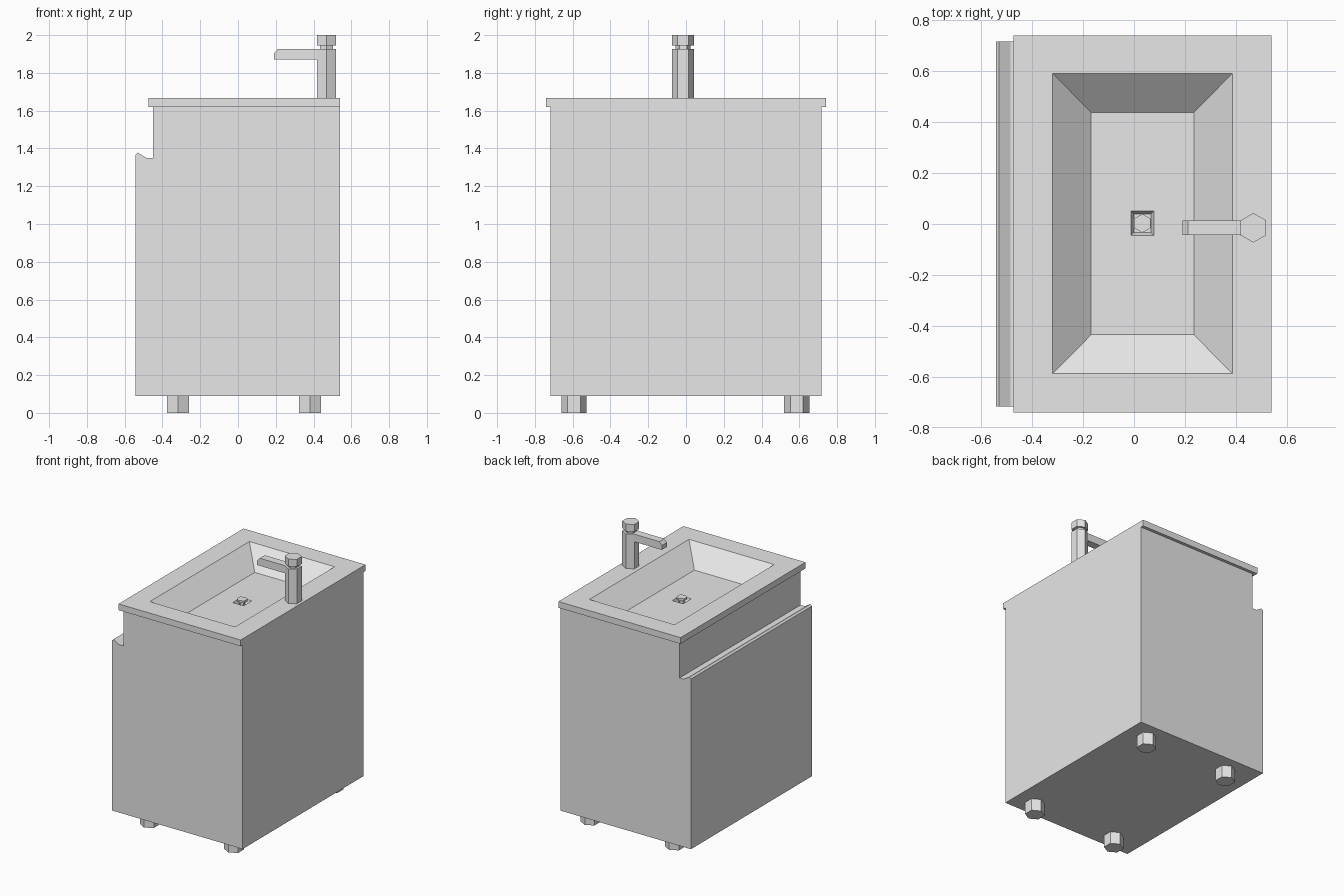
import bpy
import bmesh
from math import cos, sin, tau

cube = bpy.data.objects.get("Cube")
if cube:
    bpy.data.objects.remove(cube, do_unlink=True)

grey = bpy.data.materials.new("light_grey")
grey.use_nodes = True
grey.diffuse_color = (0.8, 0.8, 0.8, 1)
grey.node_tree.nodes["Principled BSDF"].inputs["Base Color"].default_value = (0.8, 0.8, 0.8, 1)


def finish(name, bm):
    bmesh.ops.recalc_face_normals(bm, faces=bm.faces)
    mesh = bpy.data.meshes.new(name)
    bm.to_mesh(mesh)
    bm.free()
    mesh.materials.append(grey)
    obj = bpy.data.objects.new(name, mesh)
    bpy.context.collection.objects.link(obj)
    return obj


def loft(name, rings, cap_start=True, cap_end=True, open_side=None):
    """Join equal rings of points by quads and cap the ends."""
    bm = bmesh.new()
    loops = [[bm.verts.new(p) for p in ring] for ring in rings]
    n = len(loops[0])
    for a, b in zip(loops, loops[1:]):
        for i in range(n):
            if i != open_side:
                j = (i + 1) % n
                bm.faces.new((a[i], a[j], b[j], b[i]))
    if cap_start:
        bm.faces.new(loops[0])
    if cap_end:
        bm.faces.new(loops[-1])
    return finish(name, bm)


def side_extrusion(name, profile, y0, y1, open_side=None):
    return loft(name, [[(x, y, z) for x, z in profile] for y in (y0, y1)],
                open_side=open_side)


def hexagon(x, y, z, r):
    return [(x + r * cos(tau * (i / 6 + 0.25)), y + r * sin(tau * (i / 6 + 0.25)), z)
            for i in range(6)]


def rectangle(x0, x1, y0, y1, z):
    return [(x0, y0, z), (x1, y0, z), (x1, y1, z), (x0, y1, z)]


# Cabinet with a grooved finger pull along one side, open under the counter
side_extrusion("cabinet", [
    (0.54, 1.62), (-0.45, 1.62), (-0.45, 1.35), (-0.485, 1.35), (-0.53, 1.378),
    (-0.543, 1.366), (-0.543, 0.09), (0.54, 0.09)], -0.717, 0.717, open_side=0)

# Counter, sunken basin and drain recess as one continuous surface
top, floor = 1.667, 1.535
loft("counter_and_basin", [
    rectangle(-0.44, 0.5, -0.7, 0.7, 1.62),
    rectangle(-0.473, 0.54, -0.74, 0.74, 1.62),
    rectangle(-0.473, 0.54, -0.74, 0.74, top),
    rectangle(-0.32, 0.387, -0.588, 0.592, top),
    rectangle(-0.168, 0.235, -0.435, 0.438, floor),
    rectangle(-0.012, 0.078, -0.045, 0.052, floor),
    rectangle(0, 0.066, -0.033, 0.04, floor - 0.03)], cap_start=False)

# Drain plug
loft("drain_plug", [hexagon(0.033, 0.003, z, r) for z, r in (
    (floor - 0.03, 0.02), (floor + 0.005, 0.02),
    (floor + 0.005, 0.037), (floor + 0.022, 0.037))])

# Tap: post, narrow neck and knob, then the spout
tap_x, tap_y = 0.469, -0.015
loft("tap_post", [hexagon(tap_x, tap_y, z, r) for z, r in (
    (top, 0.058), (1.927, 0.058), (1.927, 0.04),
    (1.945, 0.04), (1.945, 0.058), (2.0, 0.058))])
side_extrusion("tap_spout", [
    (0.42, 1.87), (0.19, 1.87), (0.19, 1.903), (0.212, 1.927), (0.42, 1.927)],
    tap_y - 0.029, tap_y + 0.029)

# Four hexagonal feet
for side, x in (("right", -0.318), ("left", 0.382)):
    for end, y in (("front", -0.593), ("back", 0.587)):
        loft(f"{end}_{side}_foot", [hexagon(x, y, z, 0.067) for z in (0, 0.09)])
